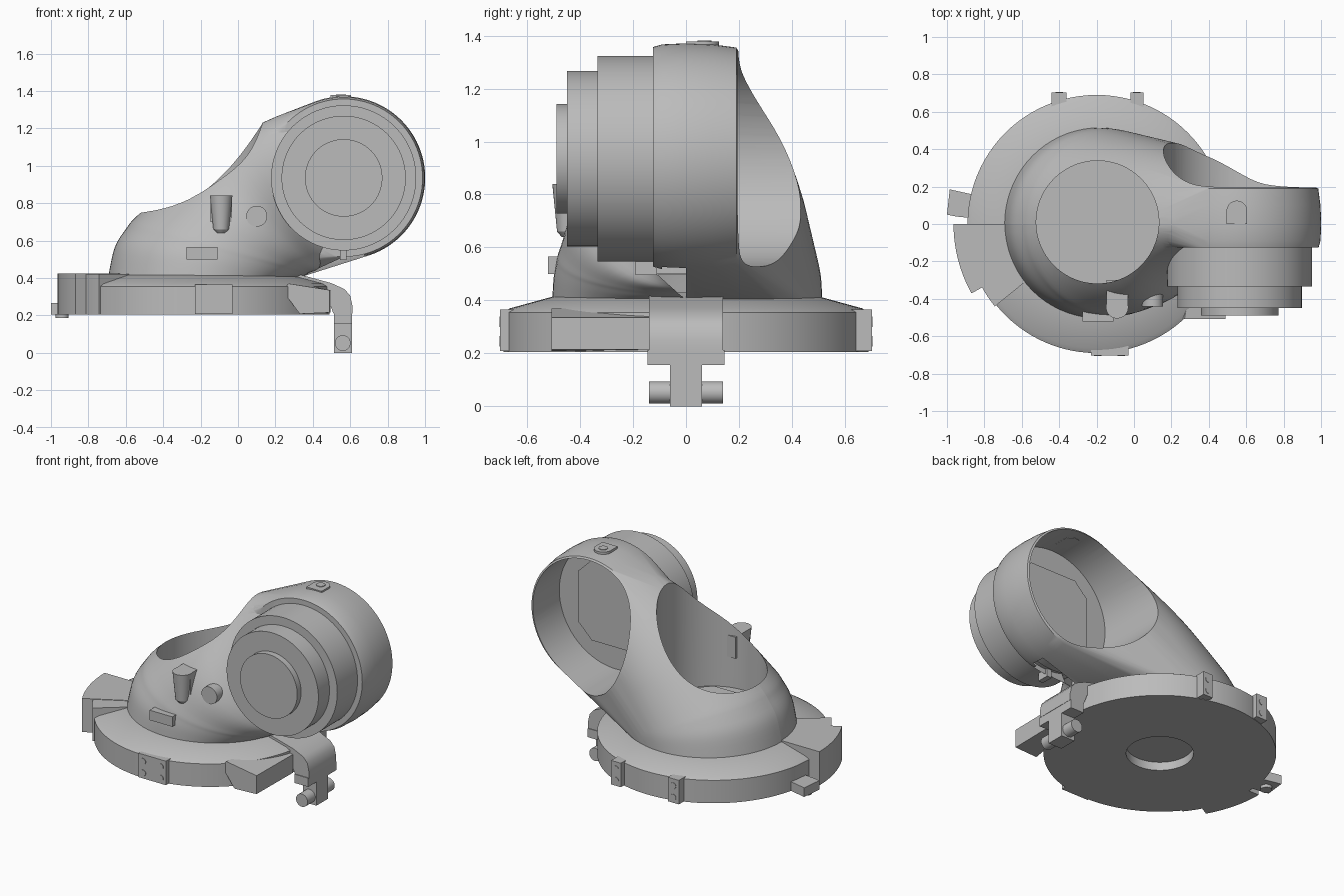
import bpy, bmesh, math
from mathutils import Vector

old = bpy.data.objects.get("Cube")
if old:
    bpy.data.objects.remove(old)

grey = bpy.data.materials.new("plain_grey")
grey.use_nodes = True
COLOUR = (0.5, 0.5, 0.5, 1)
grey.diffuse_color = COLOUR
grey.node_tree.nodes["Principled BSDF"].inputs["Base Color"].default_value = COLOUR

BASE = (-0.2, 0.0)        # base axis in x, y
BARREL = (0.565, 0.935)   # barrel axis in x, z


def finish(name, bm, smooth=True):
    bmesh.ops.recalc_face_normals(bm, faces=bm.faces)
    mesh = bpy.data.meshes.new(name)
    bm.to_mesh(mesh)
    bm.free()
    mesh.materials.append(grey)
    ob = bpy.data.objects.new(name, mesh)
    bpy.context.collection.objects.link(ob)
    if smooth:
        shade(ob)
    return ob


def shade(ob, angle=32):
    bpy.ops.object.select_all(action="DESELECT")
    ob.select_set(True)
    bpy.context.view_layer.objects.active = ob
    bpy.ops.object.shade_smooth_by_angle(angle=math.radians(angle))


def loft(name, rings, smooth=True):
    """Skin closed rings of points and cap both ends."""
    bm = bmesh.new()
    loops = [[bm.verts.new(p) for p in ring] for ring in rings]
    n = len(loops[0])
    for a, b in zip(loops, loops[1:]):
        for i in range(n):
            j = (i + 1) % n
            bm.faces.new((a[i], a[j], b[j], b[i]))
    bm.faces.new(loops[0])
    bm.faces.new(loops[-1])
    return finish(name, bm, smooth)


def place(a, b, h, axis):
    return {"z": (a, b, h), "y": (a, h, b), "x": (h, a, b)}[axis]


def prism(name, pts, lo, hi, axis="z"):
    return loft(name, [[place(a, b, h, axis) for a, b in pts] for h in (lo, hi)])


def box(name, x, y, z):
    return prism(name, [(x[0], y[0]), (x[1], y[0]), (x[1], y[1]), (x[0], y[1])], *z)


def turned(name, centre, profile, axis="z", n=96):
    """Turn (radius, height) points round an axis through centre."""
    turns = [2 * math.pi * i / n for i in range(n)]
    return loft(name, [[place(centre[0] + r * math.cos(t), centre[1] + r * math.sin(t), h, axis)
                        for t in turns] for r, h in profile])


def boolean(ob, tool, operation):
    mod = ob.modifiers.new("cut", "BOOLEAN")
    mod.operation, mod.object, mod.solver = operation, tool, "EXACT"
    bpy.context.view_layer.objects.active = ob
    bpy.ops.object.modifier_apply(modifier=mod.name)
    bpy.data.objects.remove(tool)


def arc(r, start, end, n=10):
    angles = [math.radians(start + (end - start) * i / n) for i in range(n + 1)]
    return [(BASE[0] + r * math.cos(t), r * math.sin(t)) for t in angles]


# Base ring with a shallow recess underneath
base = turned("base_ring", BASE, [(0.69, 0.205), (0.69, 0.355), (0.665, 0.37), (0.49, 0.418)])
boolean(base, turned("recess", BASE, [(0.2, 0.1), (0.2, 0.26)]), "DIFFERENCE")
shade(base)

# Elbow body: outer point, inner point, back width and front width of each section
SECTIONS = [
    ((-0.695, 0.40), (0.32, 0.40), 0.515, 0.505),
    ((-0.66, 0.56), (0.35, 0.41), 0.51, 0.50),
    ((-0.60, 0.66), (0.37, 0.42), 0.50, 0.49),
    ((-0.52, 0.75), (0.39, 0.43), 0.485, 0.475),
    ((-0.20, 1.02), (0.42, 0.44), 0.45, 0.41),
    ((0.13, 1.23), (0.46, 0.46), 0.40, 0.23),
    ((0.50, 1.365), (0.56, 0.508), 0.36, 0.12),
]


def smooth_sections(steps=5):
    """Catmull-Rom blend between the listed sections."""
    flat = [Vector((*o, *i, b, f)) for o, i, b, f in SECTIONS]
    for k in range(len(flat) - 1):
        p0, p1, p2, p3 = flat[max(k - 1, 0)], flat[k], flat[k + 1], flat[min(k + 2, len(flat) - 1)]
        for s in range(steps):
            t = s / steps
            yield (p1 * 2 + (p2 - p0) * t + (p0 * 2 - p1 * 5 + p2 * 4 - p3) * t ** 2
                   + (p1 * 3 - p0 - p2 * 3 + p3) * t ** 3) / 2
    yield flat[-1]


def ring(sec, back_scale=1.0, n=72):
    xo, zo, xi, zi, back, front = sec
    pts = []
    for i in range(n):
        c, s = math.cos(2 * math.pi * i / n), math.sin(2 * math.pi * i / n)
        pts.append(((xo + xi) / 2 + c * (xo - xi) / 2, s * (back * back_scale if s > 0 else front),
                    (zo + zi) / 2 + c * (zo - zi) / 2))
    return pts


sections = list(smooth_sections())
body = loft("elbow_body", [ring(s, 0.95) for s in sections])

# Taut back skin from the elbow to the barrel
DRUM = [(0.422, -0.125), (0.432, -0.09), (0.436, 0.0), (0.432, 0.1), (0.42, 0.19)]
hull = bmesh.new()
for s in sections:
    for p in ring(s):
        if p[1] >= -0.001:
            hull.verts.new(p)
for r, y in DRUM:
    for i in range(96):
        t = 2 * math.pi * i / 96
        hull.verts.new((BARREL[0] + r * math.cos(t), y, BARREL[1] + r * math.sin(t)))
made = bmesh.ops.convex_hull(hull, input=hull.verts)
loose = {v for v in made["geom_interior"] + made["geom_unused"] if isinstance(v, bmesh.types.BMVert)}
bmesh.ops.delete(hull, geom=list(loose), context="VERTS")
boolean(body, finish("back_skin", hull), "UNION")

# Upright and rear bores
boolean(body, turned("upright_bore", (-0.195, 0.01), [(0.328, 0.5), (0.328, 2)]), "DIFFERENCE")
boolean(body, turned("rear_bore", BARREL, [(0.408, -0.08), (0.408, 1)], "y"), "DIFFERENCE")
shade(body, 25)

# Stepped window plates on the floors of both bores
quarter = [(0.2625, 0.17), (0.23, 0.2), (0.2, 0.23), (0.17, 0.2625)]
window = []
for sx, sy, order in ((1, 1, 1), (-1, 1, -1), (-1, -1, 1), (1, -1, -1)):
    window += [(sx * a, sy * b) for a, b in quarter[::order]]
prism("upright_window", [(a - 0.195, b + 0.01) for a, b in window], 0.495, 0.508)
prism("rear_window", [(a + BARREL[0], b + BARREL[1]) for a, b in window], -0.085, -0.072, "y")

# Stepped front barrel
for name, r, front, back in (("barrel_rear", 0.388, -0.335, -0.1), ("barrel_middle", 0.332, -0.45, -0.3),
                             ("barrel_front", 0.207, -0.49, -0.4)):
    turned(name, BARREL, [(r, front), (r, back)], "y")
box("barrel_lower_catch", (0.545, 0.58), (-0.19, -0.11), (0.495, 0.56))

# Screw lug on top of the drum
turned("lug_round", (0.55, 0.07), [(0.055, 1.34), (0.055, 1.378)], n=32)
box("lug_foot", (0.495, 0.605), (0.0, 0.07), (1.34, 1.378))
turned("lug_screw", (0.55, 0.07), [(0.027, 1.37), (0.027, 1.382)], n=24)

# Small fittings on the front of the body
box("front_slot_block", (-0.275, -0.11), (-0.522, -0.4), (0.5, 0.565))
turned("front_knob", (0.1, 0.73), [(0.056, -0.44), (0.056, -0.25)], "y", 32)
turned("front_probe", (-0.09, -0.445), [(0.025, 0.64), (0.042, 0.66), (0.06, 0.84)], n=32)
box("probe_web", (-0.148, -0.032), (-0.445, -0.3), (0.7, 0.84))

# Side wing: wide and narrow sectors
prism("wing_wide", arc(0.765, 180, 209) + arc(0.48, 209, 180), 0.205, 0.425)
prism("wing_narrow", arc(0.7, 205, 219) + arc(0.48, 219, 205), 0.205, 0.422)

# Side clip with its bolt
prism("side_clip", [(-1.0, 0.05), (-0.95, 0.04), (-0.85, 0.03), (-0.85, 0.155), (-0.985, 0.185)], 0.205, 0.265)
turned("clip_bolt", (-0.94, 0.1), [(0.035, 0.185), (0.035, 0.22)], n=24)

# Rim lugs with paired screws
LUGS = [("front_lug", -0.23, -0.03, -1, (-0.195, -0.068)),
        ("back_lug_outer", -0.44, -0.36, 1, (-0.4,)), ("back_lug_inner", -0.02, 0.05, 1, (0.015,))]
for name, x0, x1, side, screws in LUGS:
    box(name, (x0, x1), sorted((side * 0.6, side * 0.702)), (0.208, 0.365))
    for x in screws:
        for z in (0.245, 0.32):
            turned(name + "_screw", (x, z), [(0.02, side * 0.69), (0.02, side * 0.705)], "y", 20)

# Faceted block on the front rim
FOOT = [(0.33, 0.208), (0.49, 0.215), (0.49, 0.335), (0.27, 0.37), (0.24, 0.33)]
loft("front_wedge", [[(x, -0.508, z) for x, z in FOOT],
                     [(min(x + 0.06, 0.495), -0.14, z) for x, z in FOOT]])

# Hooked arm with hanger and cross peg
outer = [(0.28, 0.43), (0.38, 0.405), (0.5, 0.372), (0.57, 0.34), (0.6, 0.305), (0.612, 0.25), (0.612, 0.21)]
prism("hook_arm", outer + [(0.51, 0.21), (0.48, 0.29), (0.28, 0.3)], -0.14, 0.14, "y")
box("hanger_plate", (0.512, 0.61), (-0.145, 0.145), (0.155, 0.212))
box("hanger_stem", (0.512, 0.61), (-0.06, 0.06), (0.0, 0.16))
turned("cross_peg", (0.56, 0.052), [(0.042, -0.14), (0.042, 0.14)], "y", 32)
